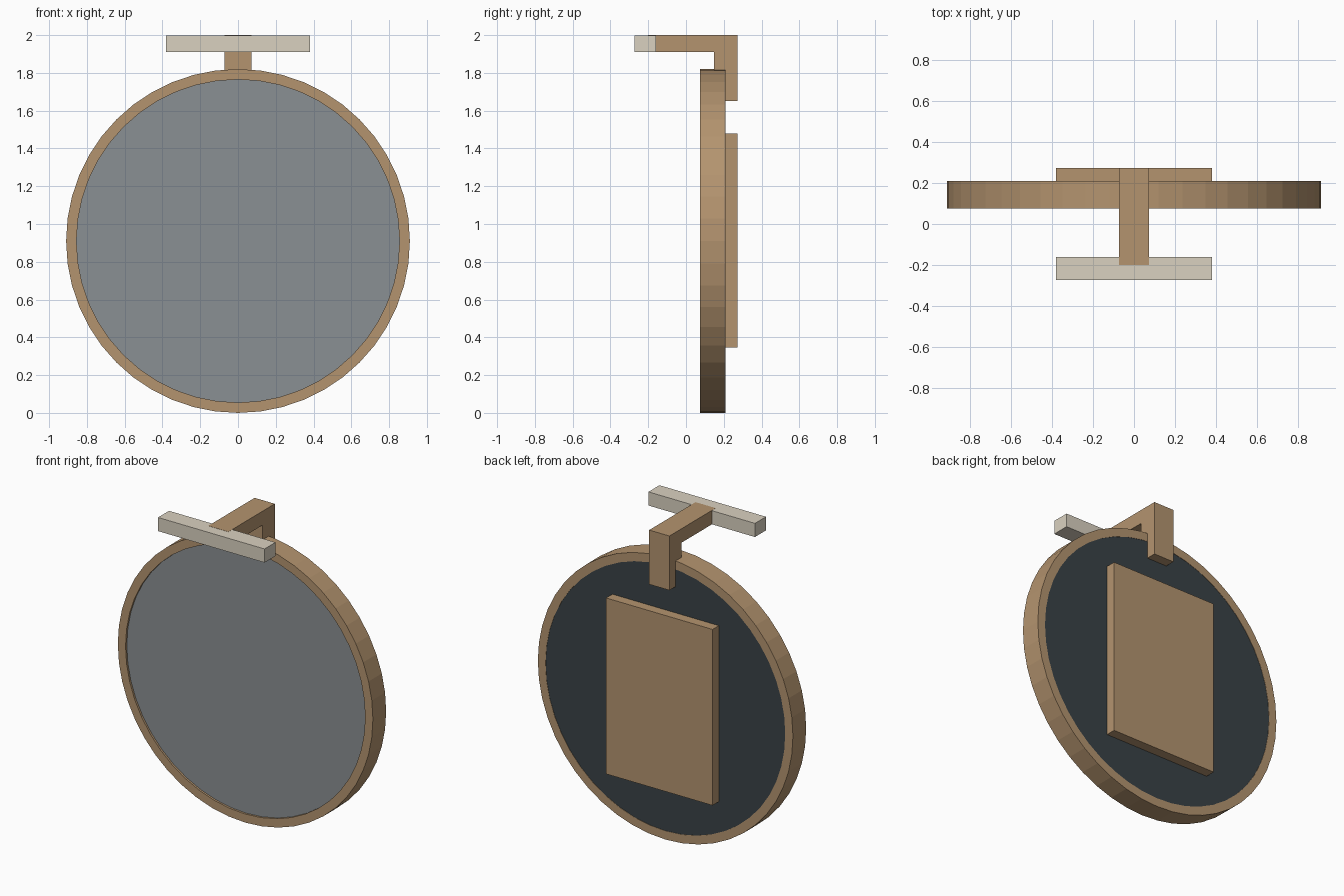
import bpy, bmesh, math
from mathutils import Matrix, Vector

cube = bpy.data.objects.get("Cube")
if cube:
    bpy.data.objects.remove(cube, do_unlink=True)

SIDES = 48
CENTRE = Vector((0, 0, 0.91))


def material(name, rgb):
    mat = bpy.data.materials.new(name)
    mat.use_nodes = True
    mat.diffuse_color = (*rgb, 1)
    mat.node_tree.nodes["Principled BSDF"].inputs["Base Color"].default_value = (*rgb, 1)
    return mat


brass = material("brass", (0.456, 0.296, 0.159))
lamp_white = material("lamp white", (0.70, 0.64, 0.53))
glass = material("mirror glass", (0.254, 0.279, 0.292))
backing = material("dark backing", (0.042, 0.054, 0.061))


def finish(name, bm, mat):
    bmesh.ops.recalc_face_normals(bm, faces=bm.faces)
    mesh = bpy.data.meshes.new(name)
    bm.to_mesh(mesh)
    bm.free()
    mesh.materials.append(mat)
    obj = bpy.data.objects.new(name, mesh)
    bpy.context.collection.objects.link(obj)
    return obj


def box(name, mat, x, y, z):
    """Box given by half width x and (min, max) pairs y and z."""
    bm = bmesh.new()
    size = (2 * x, y[1] - y[0], z[1] - z[0])
    middle = Vector((0, sum(y) / 2, sum(z) / 2))
    bmesh.ops.create_cube(bm, size=1, matrix=Matrix.Translation(middle) @ Matrix.Diagonal((*size, 1)))
    return finish(name, bm, mat)


def disc(name, mat, radius, y0, y1):
    """Flat round panel facing along y."""
    bm = bmesh.new()
    place = Matrix.Translation(CENTRE + Vector((0, (y0 + y1) / 2, 0))) @ Matrix.Rotation(math.pi / 2, 4, "X")
    bmesh.ops.create_cone(bm, cap_ends=True, segments=SIDES, radius1=radius, radius2=radius,
                          depth=y1 - y0, matrix=place)
    return finish(name, bm, mat)


def ring(name, mat, inner, outer, y0, y1):
    """Rectangular section turned around the y axis."""
    bm = bmesh.new()
    section = [(inner, y0), (outer, y0), (outer, y1), (inner, y1)]
    verts = [bm.verts.new(CENTRE + Vector((0, y, r))) for r, y in section]
    edges = [bm.edges.new((verts[i], verts[(i + 1) % 4])) for i in range(4)]
    bmesh.ops.spin(bm, geom=verts + edges, cent=CENTRE, axis=(0, 1, 0),
                   angle=2 * math.pi, steps=SIDES)
    bmesh.ops.remove_doubles(bm, verts=bm.verts, dist=0.0005)
    return finish(name, bm, mat)


def extruded_profile(name, mat, points, half_width):
    """Side profile in y and z, extruded across x."""
    bm = bmesh.new()
    face = bm.faces.new([bm.verts.new((-half_width, y, z)) for y, z in points])
    side = bmesh.ops.extrude_face_region(bm, geom=[face])
    moved = [v for v in side["geom"] if isinstance(v, bmesh.types.BMVert)]
    bmesh.ops.translate(bm, verts=moved, vec=(2 * half_width, 0, 0))
    return finish(name, bm, mat)


# Round mirror: frame, glass and backing
ring("mirror_frame", brass, 0.855, 0.91, 0.075, 0.21)
disc("mirror_glass", glass, 0.856, 0.088, 0.14)
disc("back_panel", backing, 0.856, 0.14, 0.208)

# Wall mounting plate
box("mounting_plate", brass, 0.38, (0.205, 0.272), (0.345, 1.48))

# Bracket hooking over the frame to the lamp
extruded_profile("lamp_bracket", brass,
                 [(0.272, 1.65), (0.272, 2.0), (-0.2, 2.0), (-0.2, 1.91), (0.148, 1.91), (0.148, 1.65)],
                 0.072)

# Lamp bar, a hair thinner than the bracket
box("lamp_bar", lamp_white, 0.38, (-0.272, -0.16), (1.911, 1.999))
